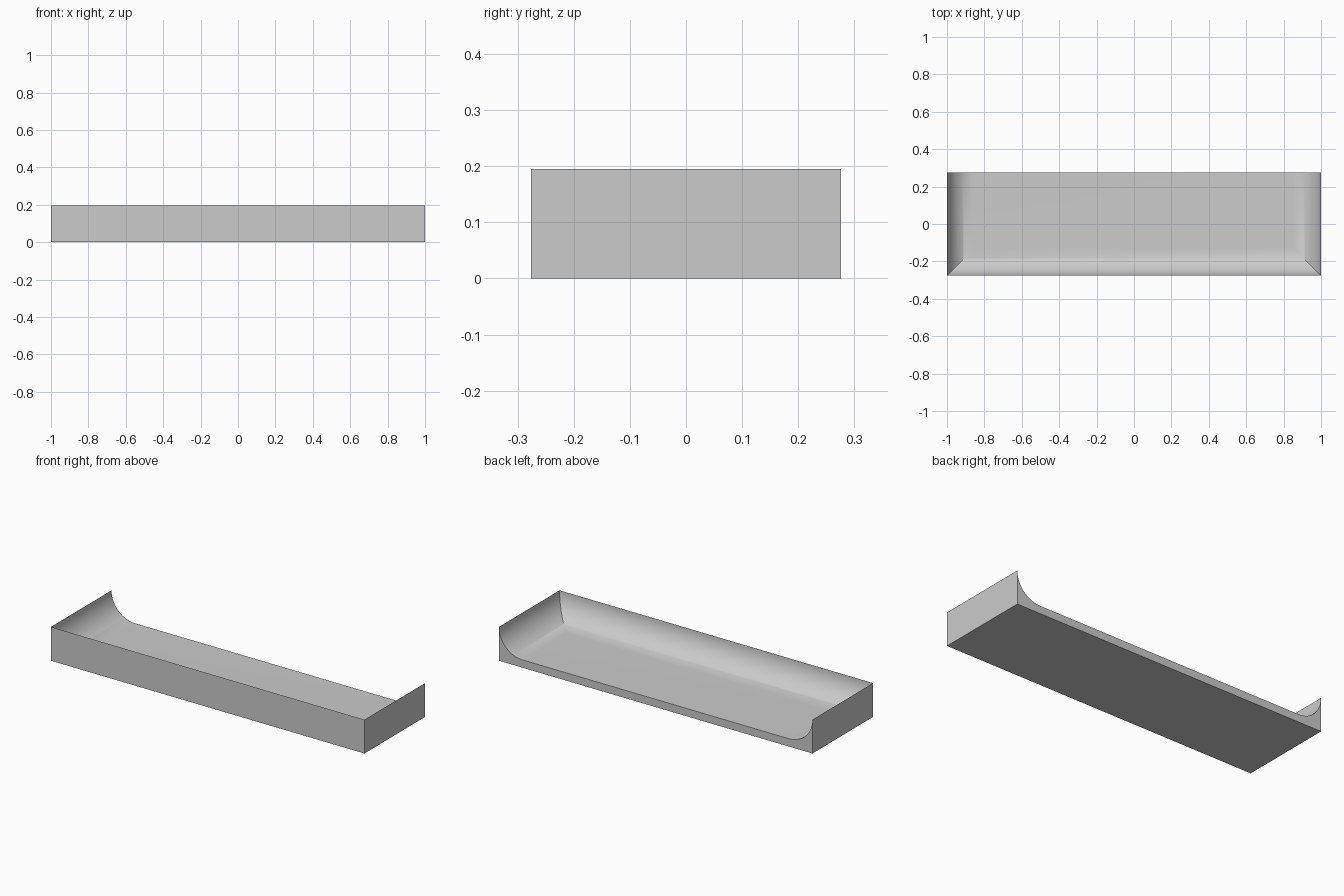
import bpy, bmesh, math

cube = bpy.data.objects.get("Cube")
if cube:
    bpy.data.objects.remove(cube, do_unlink=True)

HALF_X, HALF_Y, HEIGHT = 1.0, 0.276, 0.195
FLOOR = 0.045
RADIUS = HEIGHT - FLOOR
STEPS = 24

grey = bpy.data.materials.new("light grey")
grey.use_nodes = True
colour = (0.6, 0.6, 0.6, 1)
grey.diffuse_color = colour
grey.node_tree.nodes["Principled BSDF"].inputs["Base Color"].default_value = colour

bm = bmesh.new()


def u_row(inset, z):
    """Open U of four points: back, front, front, back."""
    x, y = HALF_X - inset, inset - HALF_Y
    return [bm.verts.new(p) for p in
            ((-x, HALF_Y, z), (-x, y, z), (x, y, z), (x, HALF_Y, z))]


# Outer wall, then the concave cove swept down to the floor
rows = [u_row(0, 0)]
for i in range(STEPS + 1):
    a = math.pi / 2 * i / STEPS
    rows.append(u_row(RADIUS * (1 - math.cos(a)), HEIGHT - RADIUS * math.sin(a)))
for low, high in zip(rows, rows[1:]):
    for k in range(3):
        bm.faces.new((low[k], low[k + 1], high[k + 1], high[k]))

# Floor, underside and the open back's end face
bm.faces.new(rows[-1])
bm.faces.new(rows[0][::-1])
bm.faces.new([r[0] for r in rows] + [r[3] for r in reversed(rows)])
bmesh.ops.recalc_face_normals(bm, faces=bm.faces)

mesh = bpy.data.meshes.new("coved_tray")
bm.to_mesh(mesh)
bm.free()
mesh.materials.append(grey)
tray = bpy.data.objects.new("coved_tray", mesh)
bpy.context.collection.objects.link(tray)

# Smooth coves with sharp rims and mitres
bpy.context.view_layer.objects.active = tray
tray.select_set(True)
bpy.ops.object.shade_smooth_by_angle(angle=math.radians(30))
